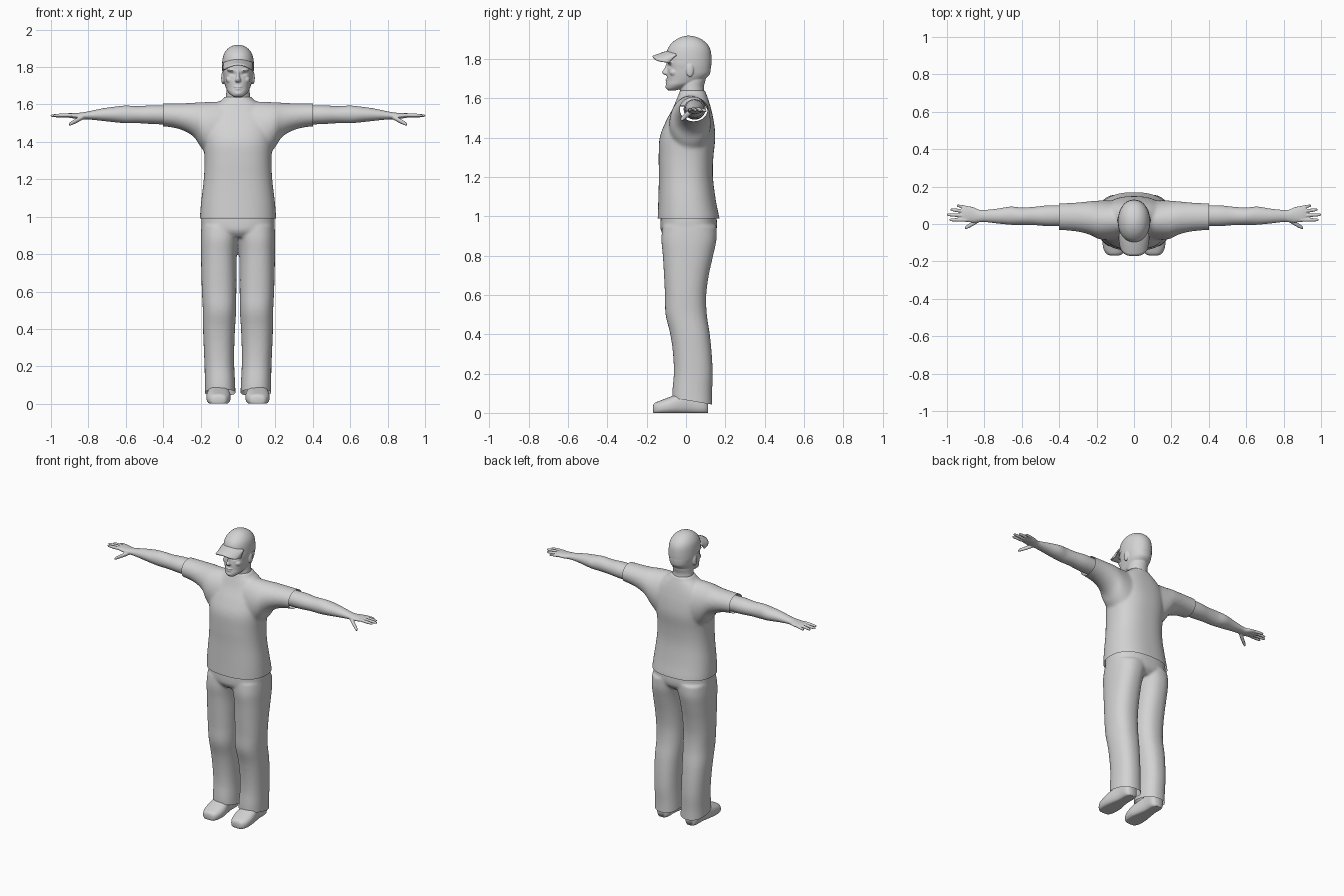
import bpy, bmesh, math
from mathutils import Matrix, Vector

grey = bpy.data.materials.new("plain_grey")
grey.diffuse_color = (0.65, 0.65, 0.65, 1)


def smooth_rows(rows, steps=4):
    """Catmull-Rom interpolation between section rows."""
    out = []
    for i in range(len(rows) - 1):
        p0, p1, p2, p3 = (rows[max(0, min(len(rows) - 1, i + k))] for k in (-1, 0, 1, 2))
        for s in range(steps):
            t = s / steps
            out.append([0.5 * (2 * b + (c - a) * t + (2 * a - 5 * b + 4 * c - d) * t * t
                               + (3 * b - a - 3 * c + d) * t ** 3)
                        for a, b, c, d in zip(p0, p1, p2, p3)])
    return out + [list(rows[-1])]


def loft(bm, axis, rows, power=2.0, n=40):
    """Closed skin over rounded sections (t, a0, a1, b0, b1) along an axis."""
    rings = []
    for t, a0, a1, b0, b1 in smooth_rows(rows):
        ring = []
        for k in range(n):
            c, s = math.cos(2 * math.pi * k / n), math.sin(2 * math.pi * k / n)
            a = (a0 + a1) / 2 + (a1 - a0) / 2 * math.copysign(abs(c) ** (2 / power), c)
            b = (b0 + b1) / 2 + (b1 - b0) / 2 * math.copysign(abs(s) ** (2 / power), s)
            ring.append(bm.verts.new({"x": (t, a, b), "y": (a, t, b), "z": (a, b, t)}[axis]))
        rings.append(ring)
    faces = [bm.faces.new(rings[0]), bm.faces.new(rings[-1])]
    for p, q in zip(rings, rings[1:]):
        for k in range(n):
            faces.append(bm.faces.new((p[k], p[(k + 1) % n], q[(k + 1) % n], q[k])))
    bmesh.ops.recalc_face_normals(bm, faces=faces)


def sym(rows):
    """Rows (t, half_width, b0, b1) centred on x = 0."""
    return [(t, -w, w, b0, b1) for t, w, b0, b1 in rows]


def ball(bm, centre, radii):
    m = Matrix.Translation(centre) @ Matrix.Diagonal((*radii, 1))
    bmesh.ops.create_uvsphere(bm, u_segments=20, v_segments=12, radius=1, matrix=m)


def mirror_x(bm):
    d = bmesh.ops.duplicate(bm, geom=bm.verts[:] + bm.edges[:] + bm.faces[:])["geom"]
    for v in d:
        if isinstance(v, bmesh.types.BMVert):
            v.co.x = -v.co.x
    bmesh.ops.reverse_faces(bm, faces=[f for f in d if isinstance(f, bmesh.types.BMFace)])


def finish(name, bm, voxel=0, smooth=0, cuts=(), shape=None):
    """Blend the pieces into one skin, reshape it, then trim its hems."""
    me = bpy.data.meshes.new(name)
    bm.to_mesh(me)
    bm.free()
    ob = bpy.data.objects.new(name, me)
    bpy.context.collection.objects.link(ob)
    if voxel:
        r = ob.modifiers.new("blend", "REMESH")
        r.mode, r.voxel_size = "VOXEL", voxel
        s = ob.modifiers.new("soften", "SMOOTH")
        s.factor, s.iterations = 0.5, smooth
        dg = bpy.context.evaluated_depsgraph_get()
        me = bpy.data.meshes.new_from_object(ob.evaluated_get(dg))
        ob.modifiers.clear()
        ob.data = me
        me.name = name
    b = bmesh.new()
    b.from_mesh(me)
    if shape:
        for v in b.verts:
            shape(v.co)
    for co, no in cuts:
        bmesh.ops.bisect_plane(b, geom=b.verts[:] + b.edges[:] + b.faces[:],
                               plane_co=co, plane_no=no, clear_outer=True)
    b.to_mesh(me)
    b.free()
    me.materials.clear()
    me.materials.append(grey)
    me.shade_smooth()
    return ob


# Shirt: body and two wide sleeves, trimmed at hem and cuffs
bm = bmesh.new()
loft(bm, "x", [(0, -.07, .12, 1.3, 1.615), (.12, -.085, .125, 1.3, 1.615), (.19, -.08, .125, 1.36, 1.612),
               (.23, -.06, .122, 1.42, 1.61), (.28, -.045, .117, 1.455, 1.607),
               (.35, -.035, .112, 1.477, 1.606), (.45, -.031, .11, 1.487, 1.605)])
mirror_x(bm)
loft(bm, "z", sym([(.93, .204, -.144, .174), (.99, .204, -.144, .17), (1.08, .197, -.141, .152),
                   (1.2, .183, -.138, .137), (1.3, .179, -.139, .139), (1.4, .184, -.134, .149),
                   (1.48, .185, -.104, .142), (1.55, .165, -.067, .127), (1.6, .12, -.046, .112),
                   (1.625, .085, -.036, .102), (1.642, .072, -.032, .098)]), 2.4, 64)
finish("shirt", bm, .009, 6, [((0, 0, .99), (0, 0, -1)), ((.4, 0, 0), (1, 0, 0)), ((-.4, 0, 0), (-1, 0, 0))])

# Trousers: two legs joined at the hips, cuffs cut on a slope
bm = bmesh.new()
loft(bm, "z", [(0, .012, .178, -.07, .135), (.1, .015, .177, -.07, .133), (.2, .02, .179, -.062, .136),
               (.3, .02, .183, -.066, .131), (.4, .016, .187, -.08, .121), (.5, .01, .188, -.104, .106),
               (.6, .009, .193, -.107, .103), (.7, .008, .196, -.112, .116), (.8, .006, .198, -.118, .138),
               (.88, -.005, .199, -.125, .155), (.95, -.03, .196, -.12, .156)], 2.3)
mirror_x(bm)
loft(bm, "z", sym([(.89, .13, -.1, .12), (.92, .18, -.125, .15), (.96, .196, -.13, .158),
                   (1.04, .19, -.125, .15)]), 2.4, 64)
finish("trousers", bm, .008, 5, [((0, .03, .06), (0, -.17, -1))])

# Shoes with ankles, flat underneath
bm = bmesh.new()
loft(bm, "y", [(-.168, .08, .128, .008, .035), (-.16, .062, .147, -.008, .05), (-.13, .046, .164, -.01, .063),
               (-.08, .039, .169, -.01, .082), (-.03, .047, .163, -.01, .1), (.03, .056, .153, -.01, .11),
               (.09, .058, .15, -.01, .1), (.112, .075, .135, -.005, .08)], 2.5, 32)
loft(bm, "z", [(.05, .06, .15, -.02, .1), (.2, .06, .15, -.01, .1)], 2, 24)
mirror_x(bm)
for v in bm.verts:
    v.co.z = max(0, v.co.z)
shoes = finish("shoes", bm)

# Arms with palm, four fingers and thumb
bm = bmesh.new()
loft(bm, "x", [(.33, -.01, .098, 1.492, 1.594), (.45, -.012, .1, 1.495, 1.596), (.53, -.006, .092, 1.5, 1.591),
               (.6, -.005, .088, 1.5, 1.594), (.66, -.004, .093, 1.505, 1.588), (.73, .003, .082, 1.513, 1.578),
               (.8, .011, .075, 1.52, 1.563), (.83, .01, .077, 1.521, 1.558), (.86, .008, .09, 1.523, 1.555),
               (.9, .011, .097, 1.529, 1.554), (.92, .016, .092, 1.534, 1.551)])


def finger(base, tip, r):
    rows = []
    for f, k in ((0, 1.0), (.45, 1.05), (.85, .85), (.97, .55), (1, .2)):
        x, y, z = Vector(base).lerp(Vector(tip), f)
        rows.append((x, y - r * k, y + r * k, z - r * k, z + r * k))
    loft(bm, "x", rows, 2, 14)


finger((.885, .086, 1.541), (.948, .099, 1.536), .0085)
finger((.89, .066, 1.543), (.982, .077, 1.538), .0095)
finger((.89, .044, 1.543), (1.002, .05, 1.54), .0095)
finger((.89, .022, 1.543), (.988, .022, 1.541), .0095)
finger((.825, .024, 1.534), (.905, -.023, 1.492), .0125)
mirror_x(bm)
finish("arms", bm, .0035, 3)

# Head: skull, jaw, neck, nose, brows, cheeks, lips and ears
bm = bmesh.new()
for s in (-1, 1):
    ball(bm, (s * .032, -.078, 1.783), (.027, .018, .008))
    ball(bm, (s * .043, -.06, 1.732), (.022, .024, .02))
    ball(bm, (s * .081, .02, 1.742), (.009, .019, .034))
ball(bm, (0, -.092, 1.694), (.024, .013, .005))
ball(bm, (0, -.091, 1.682), (.021, .014, .006))
ball(bm, (0, -.088, 1.66), (.025, .017, .015))
loft(bm, "z", sym([(1.64, .02, -.09, -.055), (1.65, .037, -.1, -.02), (1.67, .056, -.101, .04),
                   (1.69, .065, -.098, .085), (1.72, .074, -.097, .119), (1.75, .079, -.094, .126),
                   (1.78, .082, -.095, .125), (1.82, .078, -.09, .12), (1.86, .06, -.06, .09)]), 2.2)
loft(bm, "z", sym([(1.56, .078, -.04, .102), (1.62, .068, -.031, .095), (1.66, .063, -.03, .091),
                   (1.7, .06, -.03, .1), (1.74, .05, -.02, .09)]))
loft(bm, "z", sym([(1.718, .012, -.104, -.06), (1.724, .017, -.117, -.06), (1.735, .015, -.123, -.06),
                   (1.75, .01, -.112, -.06), (1.785, .009, -.098, -.06)]), 2, 16)


def eye_sockets(co):
    if co.y < -.03:
        d2 = ((abs(co.x) - .032) / .016) ** 2 + ((co.z - 1.764) / .009) ** 2
        co.y += .009 * math.exp(-d2)


finish("head", bm, .0038, 3, shape=eye_sockets)

# Cap crown, rim sloping down to the back
bm = bmesh.new()
loft(bm, "z", sym([(1.74, .086, -.1, .13), (1.77, .086, -.102, .13), (1.8, .086, -.102, .13),
                   (1.84, .083, -.097, .126), (1.87, .075, -.083, .113), (1.895, .058, -.057, .088),
                   (1.91, .038, -.03, .06), (1.917, .018, -.008, .035), (1.919, .004, .008, .018)]), 2.1, 48)
finish("cap", bm, cuts=[((0, 0, 1.785), (0, -.13, -1))])

# Cap visor: curved sheet with thickness
bm = bmesh.new()
N, M = 24, 8
grid = []
for j in range(M + 1):
    v = j / M
    row = []
    for i in range(N + 1):
        u = -1 + 2 * i / N
        tip = -.17 + .085 * (1 - math.sqrt(max(0, 1 - abs(u) ** 3)))
        y = -.05 + (tip + .05) * v
        row.append(bm.verts.new((u * .078, y, 1.848 - .036 * v ** 1.3 - .03 * u * u)))
    grid.append(row)
for j in range(M):
    for i in range(N):
        bm.faces.new((grid[j][i], grid[j + 1][i], grid[j + 1][i + 1], grid[j][i + 1]))
visor = finish("cap_visor", bm)
sol = visor.modifiers.new("thickness", "SOLIDIFY")
sol.thickness, sol.offset = .008, 0
